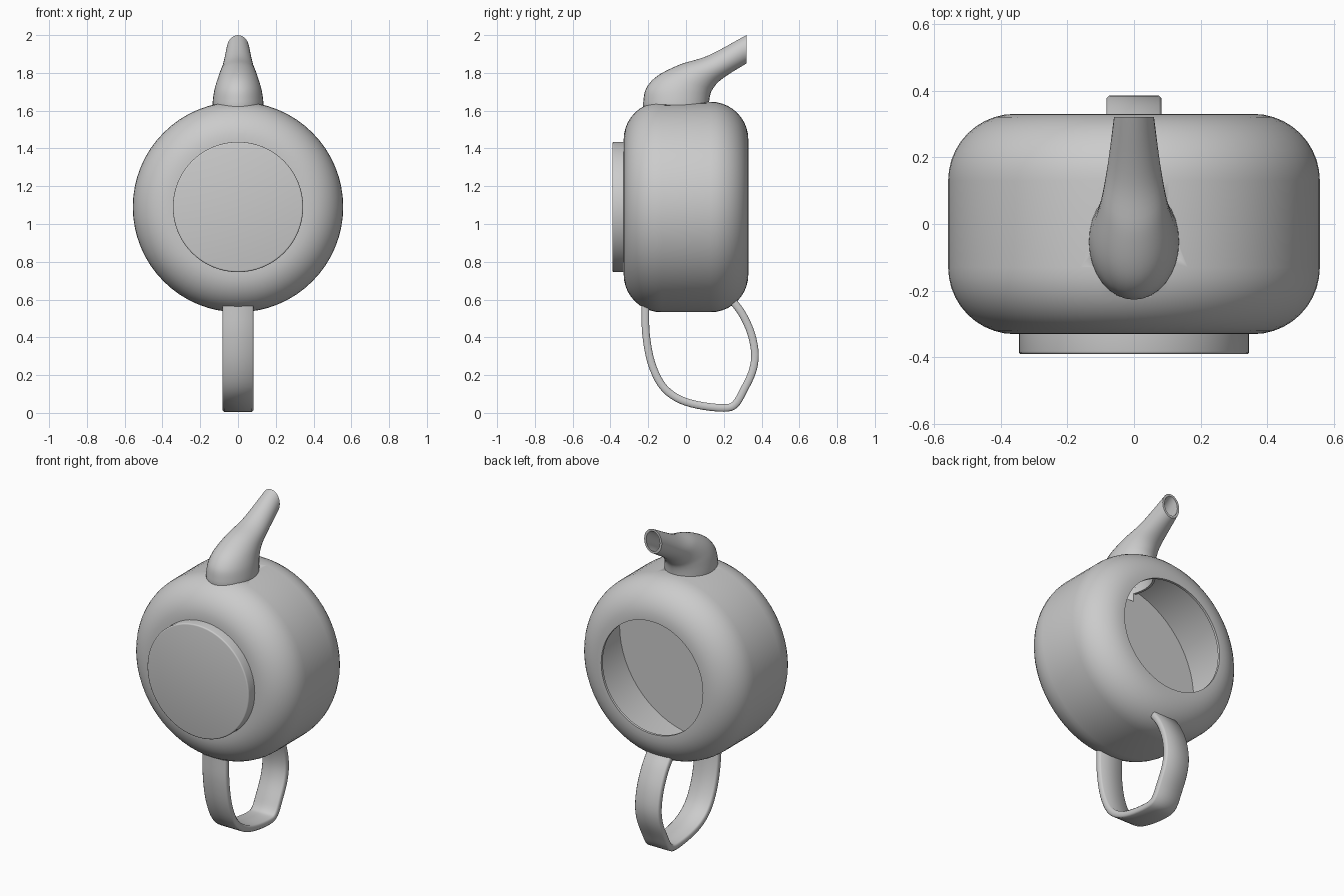
import bpy, bmesh, math
from mathutils import Vector

cube = bpy.data.objects.get("Cube")
if cube:
    bpy.data.objects.remove(cube, do_unlink=True)

GREY = (0.6, 0.6, 0.6, 1)
mat = bpy.data.materials.new("plain grey")
mat.use_nodes = True
mat.diffuse_color = GREY
mat.node_tree.nodes["Principled BSDF"].inputs["Base Color"].default_value = GREY

CENTRE = 1.09   # height of the pot's axis
RADIUS = 0.557
BEND = 0.2      # rounding of the pot's shoulders
HALF = 0.33     # half depth of the pot


def finish(name, bm, angle=35):
    bmesh.ops.recalc_face_normals(bm, faces=bm.faces)
    mesh = bpy.data.meshes.new(name)
    bm.to_mesh(mesh)
    bm.free()
    mesh.materials.append(mat)
    ob = bpy.data.objects.new(name, mesh)
    bpy.context.collection.objects.link(ob)
    bpy.ops.object.select_all(action="DESELECT")
    ob.select_set(True)
    bpy.context.view_layer.objects.active = ob
    bpy.ops.object.shade_smooth_by_angle(angle=math.radians(angle))
    return ob


def skin(bm, rings, loop=False):
    """Bridge rings of points with quads; cap the ends unless looped."""
    rows = [[bm.verts.new(p) for p in ring] for ring in rings]
    n = len(rows[0])
    pairs = list(zip(rows, rows[1:])) + ([(rows[-1], rows[0])] if loop else [])
    for a, b in pairs:
        for i in range(n):
            j = (i + 1) % n
            bm.faces.new((a[i], a[j], b[j], b[i]))
    if not loop:
        bm.faces.new(rows[0])
        bm.faces.new(rows[-1])


def lathe(name, profile, sides=64):
    """Turn (radius, y) points about the pot's axis."""
    bm = bmesh.new()
    turns = [2 * math.pi * i / sides for i in range(sides)]
    skin(bm, [[(r * math.cos(t), y, CENTRE + r * math.sin(t)) for t in turns]
              for r, y in profile])
    return finish(name, bm)


def arc(r, y, size, start, end, steps=10):
    angles = [math.radians(start + (end - start) * i / steps) for i in range(steps + 1)]
    return [(r + size * math.cos(a), y + size * math.sin(a)) for a in angles]


def smooth(points, steps=6):
    """Catmull-Rom curve through points of any dimension."""
    pts = [Vector(p) for p in points]
    pts = [2 * pts[0] - pts[1]] + pts + [2 * pts[-1] - pts[-2]]
    out = []
    for a, b, c, d in zip(pts, pts[1:], pts[2:], pts[3:]):
        for k in range(steps):
            t = k / steps
            out.append(0.5 * (2 * b + (c - a) * t + (2 * a - 5 * b + 4 * c - d) * t * t
                              + (3 * b - a - 3 * c + d) * t ** 3))
    return out + [pts[-2]]


# Hollow pot: rounded outside, open lip, straight inner wall and flat floor
core, edge, wall = RADIUS - BEND, HALF - BEND, 0.015
body = lathe("pot_body",
             arc(core, -edge, BEND, -90, 0) + arc(core, edge, BEND, 0, 90)
             + [(0.345, HALF), (0.345, HALF - wall)]
             + arc(core, edge, BEND - wall, 90, 0)
             + [(RADIUS - wall, -edge)])

# Round foot with a softened rim
lathe("foot", [(0.345, -0.31)] + arc(0.337, -0.382, 0.008, 0, -90, 3))

# Spout: upper y, upper z, lower y, lower z, half width of each section
sections = smooth([
    (-0.225, 1.60, 0.122), (-0.226, 1.65, 0.122), (-0.21, 1.72, 0.13),
    (-0.15, 1.785, 0.145), (-0.03, 1.845, 0.175), (0.12, 1.893, 0.23), (0.32, 2.0, 0.32)])
lower = smooth([(1.60, 0.135), (1.645, 0.134), (1.69, 0.126), (1.72, 0.113),
                (1.755, 0.096), (1.795, 0.079), (1.85, 0.06)])


def spout_rings(inset, sides=32):
    rings = []
    for (uy, uz, ly), (lz, w) in zip(sections, lower):
        top, low = Vector((0, uy, uz)), Vector((0, ly, lz))
        mid, half = (top + low) / 2, (top - low) / 2
        half *= 1 - inset / half.length
        side = Vector((w - inset, 0, 0))
        rings.append([mid + half * math.cos(t) + side * math.sin(t)
                      for t in (2 * math.pi * i / sides for i in range(sides))])
    return rings


bm = bmesh.new()
skin(bm, spout_rings(0) + spout_rings(0.014)[::-1], loop=True)
finish("spout", bm, 50)

# Passage from the pot into the spout
bm = bmesh.new()
bore = spout_rings(0.014)[:12]
skin(bm, [[p - Vector((0, 0, 0.05)) for p in bore[0]]] + bore)
cutter = finish("spout_bore", bm)
cutter.hide_render = True
cut = body.modifiers.new("bore", "BOOLEAN")
cut.operation = "DIFFERENCE"
cut.solver = "EXACT"
cut.object = cutter
bpy.context.view_layer.objects.active = body
bpy.ops.object.modifier_apply(modifier=cut.name)
bpy.data.objects.remove(cutter, do_unlink=True)

# Flat strap handle swept along a curved path
path = smooth([(-0.215, 0.565), (-0.212, 0.42), (-0.185, 0.27), (-0.13, 0.15),
               (-0.05, 0.08), (0.06, 0.042), (0.2, 0.026), (0.26, 0.045),
               (0.305, 0.12), (0.35, 0.215), (0.365, 0.31), (0.345, 0.42),
               (0.3, 0.52), (0.25, 0.59)], 4)
W, T, C = 0.082, 0.02, 0.008
quarter = [(W, T - C), (W - C, T)]
outline = (quarter + [(-x, n) for x, n in quarter[::-1]]
           + [(-x, -n) for x, n in quarter] + [(x, -n) for x, n in quarter[::-1]])
rings = []
for i, p in enumerate(path):
    along = (path[min(i + 1, len(path) - 1)] - path[max(i - 1, 0)]).normalized()
    rings.append([(x, p.x - along.y * n, p.y + along.x * n) for x, n in outline])
bm = bmesh.new()
skin(bm, rings)
finish("handle", bm, 50)
